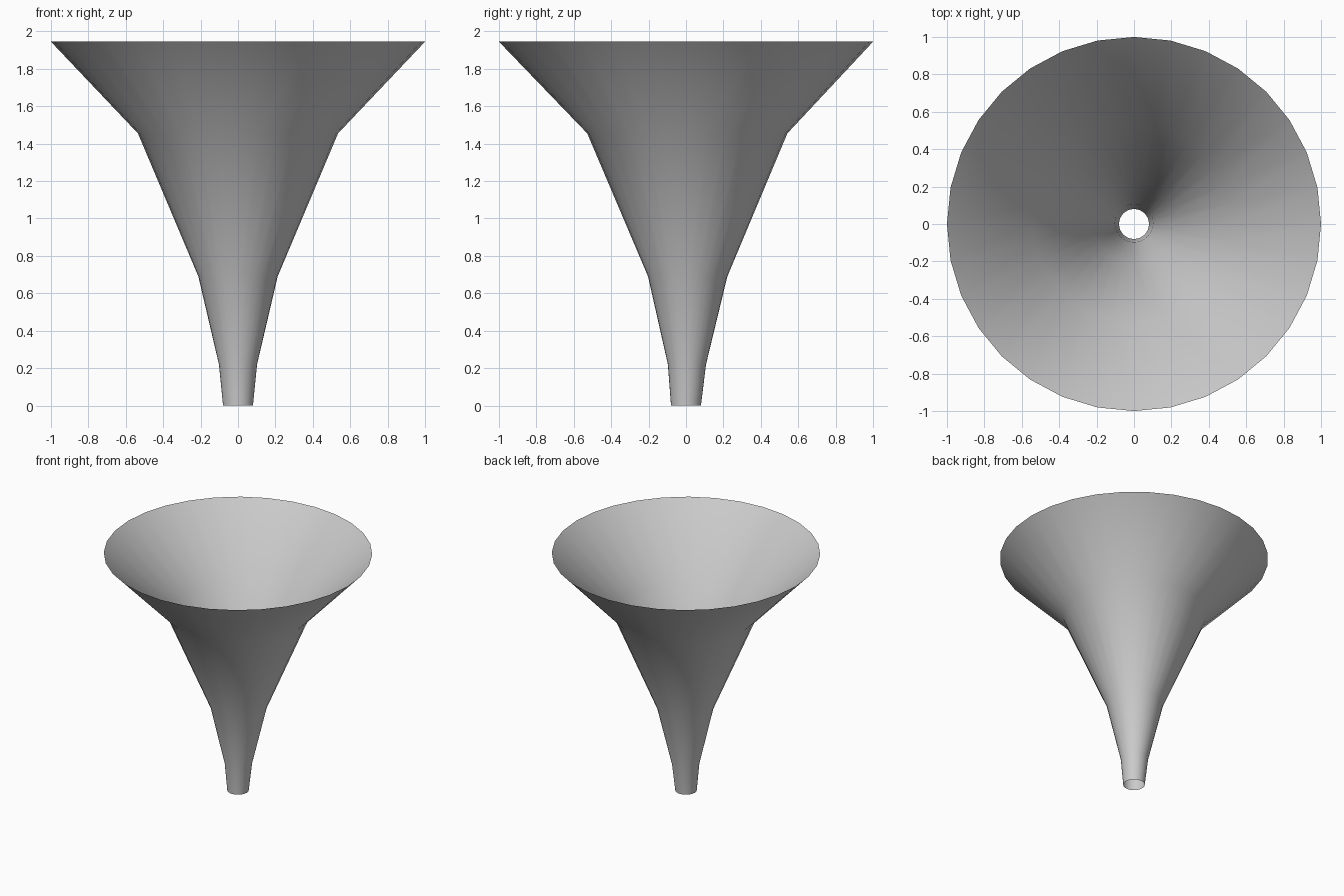
import bpy, bmesh
from math import cos, sin, tau

if "Cube" in bpy.data.objects:
    bpy.data.objects.remove(bpy.data.objects["Cube"])

SIDES = 32
# Rings from spout to rim: radius, height, slight y offset
PROFILE = [(0.08, 0.0, 0.0), (0.102, 0.22, 0.005), (0.212, 0.69, 0.009),
           (0.535, 1.455, 0.007), (1.0, 1.945, 0.0)]

# Open single-walled funnel
bm = bmesh.new()
rings = [[bm.verts.new((r * cos(tau * i / SIDES), r * sin(tau * i / SIDES) + dy, z))
          for i in range(SIDES)] for r, z, dy in PROFILE]
for low, high in zip(rings, rings[1:]):
    for i in range(SIDES):
        j = (i + 1) % SIDES
        face = bm.faces.new((low[i], low[j], high[j], high[i]))
        face.smooth = True

mesh = bpy.data.meshes.new("funnel")
bm.to_mesh(mesh)
bm.free()
funnel = bpy.data.objects.new("funnel", mesh)
bpy.context.collection.objects.link(funnel)
